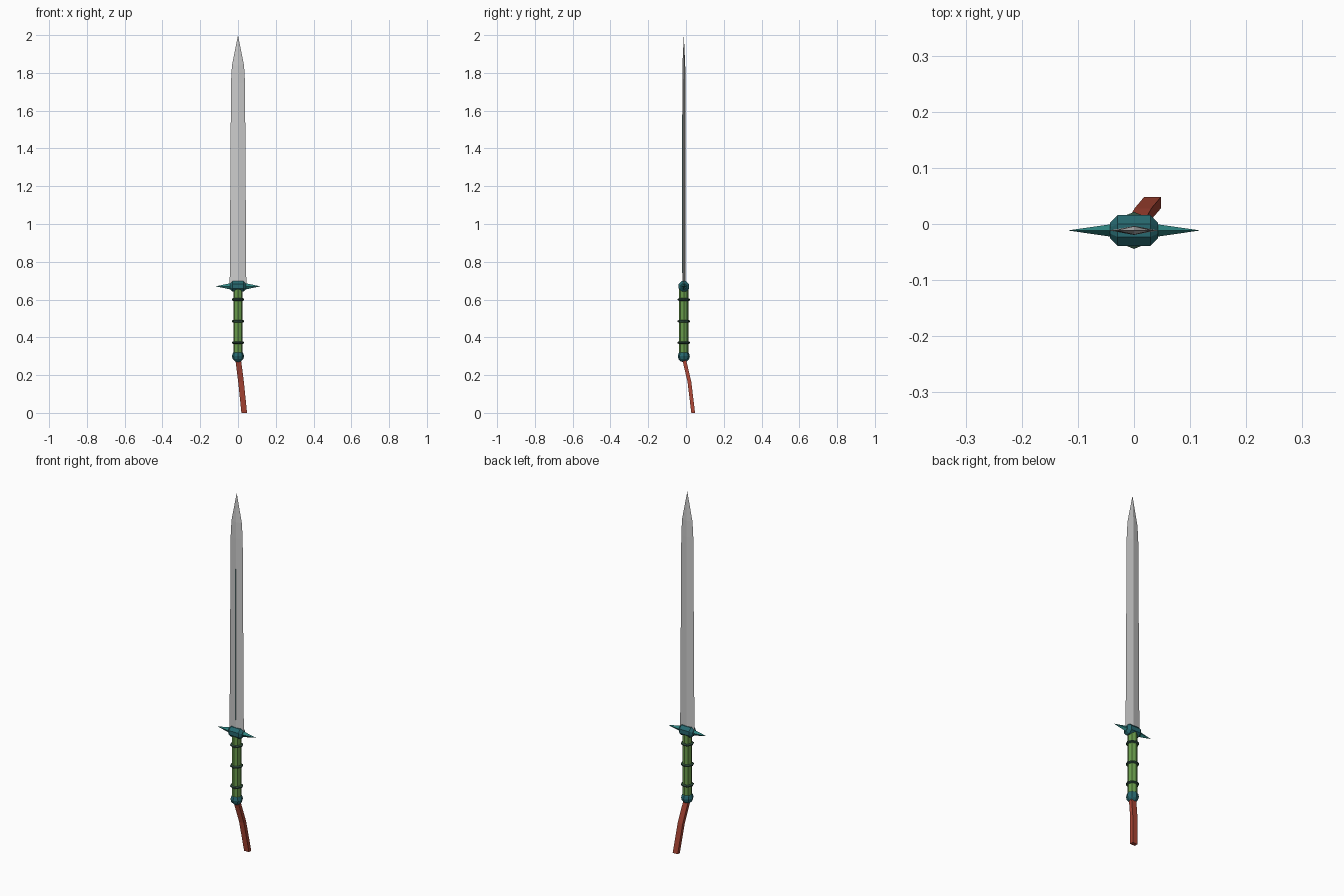
import bpy, bmesh
from math import cos, sin, pi
from mathutils import Vector

if "Cube" in bpy.data.objects:
    bpy.data.objects.remove(bpy.data.objects["Cube"])

Y = -0.0115  # sword axis offset in y


def material(name, rgb):
    m = bpy.data.materials.new(name)
    m.diffuse_color = (*rgb, 1)
    m.use_nodes = True
    m.node_tree.nodes["Principled BSDF"].inputs["Base Color"].default_value = m.diffuse_color
    return m


TEAL = material("teal", (0.03, 0.25, 0.24))
DARK_TEAL = material("dark_teal", (0.02, 0.14, 0.16))
GREEN = material("green", (0.14, 0.33, 0.07))
DARK = material("dark_green", (0.03, 0.08, 0.05))
RED = material("red", (0.4, 0.06, 0.035))


def loft(name, rings, mat=None):
    """Skin a list of equal-length point rings; capped, doubles merged."""
    bm = bmesh.new()
    loops = [[bm.verts.new(p) for p in r] for r in rings]
    n = len(loops[0])
    for a, b in zip(loops, loops[1:]):
        for i in range(n):
            j = (i + 1) % n
            bm.faces.new((a[i], a[j], b[j], b[i]))
    bm.faces.new(loops[0])
    bm.faces.new(loops[-1])
    bmesh.ops.remove_doubles(bm, verts=bm.verts, dist=1e-5)
    bmesh.ops.recalc_face_normals(bm, faces=bm.faces)
    me = bpy.data.meshes.new(name)
    bm.to_mesh(me)
    bm.free()
    ob = bpy.data.objects.new(name, me)
    bpy.context.collection.objects.link(ob)
    if mat:
        me.materials.append(mat)
    return ob


def diamond(w, t, z):
    return [(w, Y, z), (0, Y + t, z), (-w, Y, z), (0, Y - t, z)]


def circle(r, z, n=8):
    return [(r * cos(2 * pi * i / n), Y + r * sin(2 * pi * i / n), z) for i in range(n)]


# Blade: diamond section tapering to the point
loft("blade", [diamond(0.044, 0.008, 0.67), diamond(0.037, 0.008, 1.75),
               diamond(0.032, 0.0075, 1.84), diamond(0, 0, 2.0)])

# Thin coloured inlay along both ridges of the blade
loft("blade_inlay", [diamond(0.003, 0.0086, 0.74), diamond(0.003, 0.0086, 1.58)], TEAL)

# Pointed crossguard
loft("crossguard", [diamond(0, 0, 0.645), diamond(0.118, 0.017, 0.67),
                    diamond(0, 0, 0.695)], TEAL)

# Octagonal hub lying across the guard
loft("guard_hub", [[(x, Y + r * cos(pi * (i + .5) / 4), 0.67 + r * sin(pi * (i + .5) / 4))
                    for i in range(8)]
                   for x, r in ((-0.043, 0.015), (-0.029, 0.03), (0.029, 0.03), (0.043, 0.015))],
     DARK_TEAL)

# Grip and its three binding rings
loft("grip", [circle(0.025, 0.3), circle(0.025, 0.66)], GREEN)
for k, z in enumerate((0.372, 0.485, 0.6)):
    loft(f"grip_ring_{k + 1}", [circle(0.025, z - 0.007), circle(0.033, z - 0.003),
                                circle(0.033, z + 0.003), circle(0.025, z + 0.007)], DARK)

# Faceted ball pommel
loft("pommel", [circle(0.032 * sin(pi * k / 6), 0.3 - 0.032 * cos(pi * k / 6))
                for k in range(7)], DARK_TEAL)

# Hanging strap with one bend
path = ((0.0, Y, 0.29), (0.016, 0.018, 0.165), (0.033, 0.038, 0.0))
loft("strap", [[(x + sx * 0.015, y + sy * 0.010, z)
                for sx, sy in ((1, 1), (-1, 1), (-1, -1), (1, -1))] for x, y, z in path], RED)
